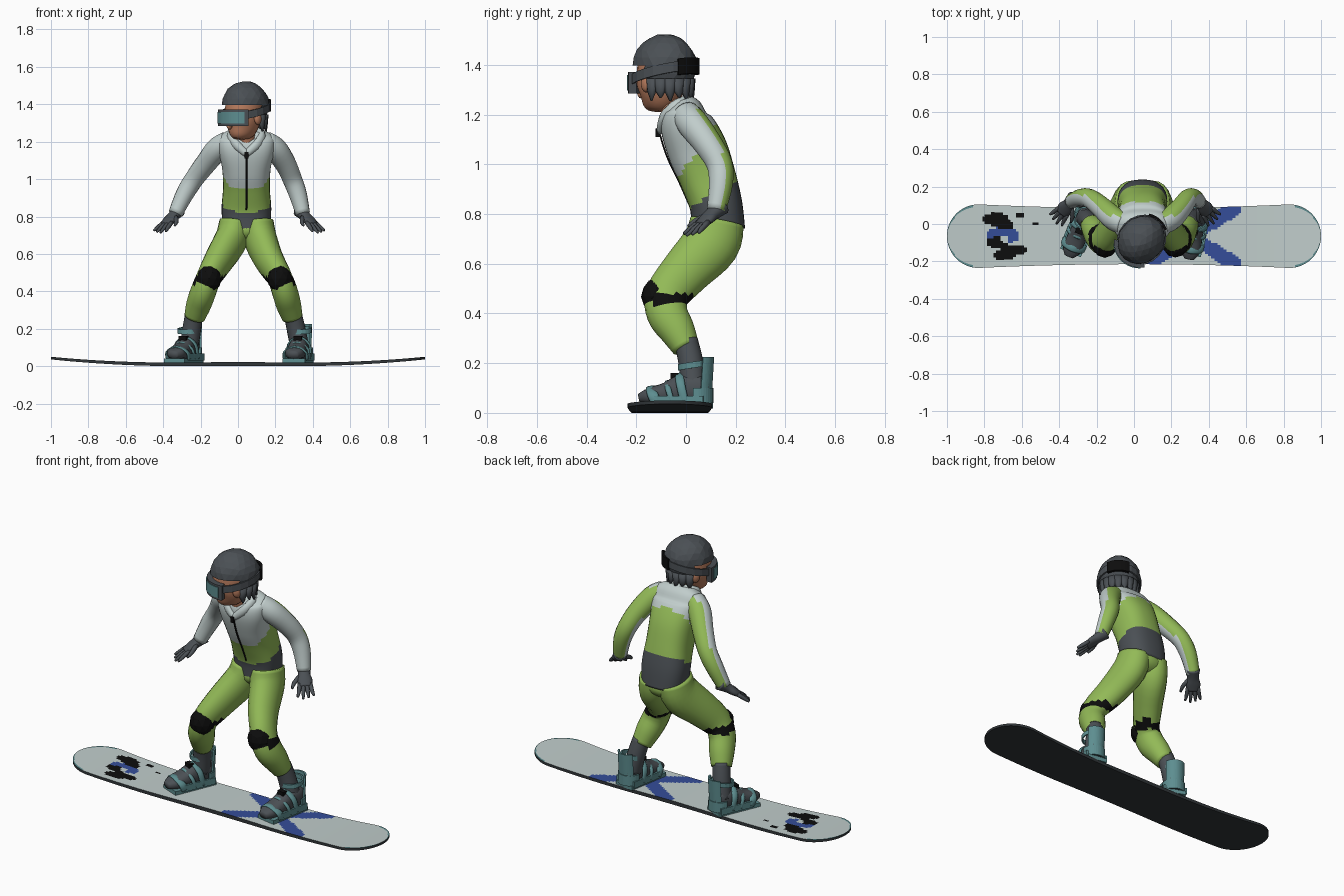
import bpy, bmesh, math, random
from mathutils import Vector, Matrix

if "Cube" in bpy.data.objects:
    bpy.data.objects.remove(bpy.data.objects["Cube"])
random.seed(4)

COLOURS = {"charcoal": (.07, .08, .09), "pale grey": (.53, .61, .60), "green": (.29, .49, .095),
           "teal": (.11, .27, .28), "skin": (.48, .20, .11), "black": (.004, .004, .004),
           "blue": (.035, .075, .32), "base dark": (.03, .036, .04)}
NAMES = list(COLOURS)
MATS = []
for nm, c in COLOURS.items():
    m = bpy.data.materials.new(nm)
    m.diffuse_color = (*c, 1)
    m.use_nodes = True
    m.node_tree.nodes["Principled BSDF"].inputs["Base Color"].default_value = m.diffuse_color
    MATS.append(m)


def finish(name, bm, mat, xf=None, smooth=True):
    """mat is a colour name or a rule (face centre, normal) -> colour name"""
    if xf:
        bmesh.ops.transform(bm, matrix=xf, verts=bm.verts)
    bmesh.ops.recalc_face_normals(bm, faces=bm.faces)
    bm.normal_update()
    for f in bm.faces:
        col = mat(f.calc_center_median(), f.normal) if callable(mat) else mat
        f.material_index = NAMES.index(col)
        f.smooth = smooth
    me = bpy.data.meshes.new(name)
    bm.to_mesh(me)
    bm.free()
    for m in MATS:
        me.materials.append(m)
    ob = bpy.data.objects.new(name, me)
    bpy.context.collection.objects.link(ob)
    return ob


def loft(name, rows, mat, ref=(1, 0, 0), e=2.0, n=16, k=4, xf=None):
    """Smooth tube through rows of x, y, z, half width along ref, half depth"""
    rows = [Vector(r) for r in rows]
    P = [rows[0]] + rows + [rows[-1]]
    path = []
    for a, b, c, d in zip(P, P[1:], P[2:], P[3:]):
        for i in range(k):
            t = i / k
            path.append(.5 * (2 * b + (c - a) * t + (2 * a - 5 * b + 4 * c - d) * t * t
                              + (3 * b - a - 3 * c + d) * t ** 3))
    path.append(rows[-1])
    pos = [Vector(p[:3]) for p in path]
    bm, rings = bmesh.new(), []
    for i, p in enumerate(path):
        t = (pos[min(i + 1, len(pos) - 1)] - pos[max(i - 1, 0)]).normalized()
        s = Vector(ref)
        s = (s - t * s.dot(t)).normalized()
        u = t.cross(s)
        ring = []
        for j in range(n):
            ca, sa = math.cos(2 * math.pi * j / n), math.sin(2 * math.pi * j / n)
            ring.append(bm.verts.new(pos[i] + s * p[3] * math.copysign(abs(ca) ** (2 / e), ca)
                                     + u * p[4] * math.copysign(abs(sa) ** (2 / e), sa)))
        rings.append(ring)
    for a, b in zip(rings, rings[1:]):
        for j in range(n):
            bm.faces.new((a[j], a[(j + 1) % n], b[(j + 1) % n], b[j]))
    bm.faces.new(rings[0])
    bm.faces.new(rings[-1])
    return finish(name, bm, mat, xf)


def band(name, half, rx, ry, z0, z1, th, mat, mid=0, tilt=0, cy=0, lean=0, xf=None):
    """Curved upright strip; angle 0 faces local -y"""
    bm, rings, n = bmesh.new(), [], 20
    for i in range(n + 1):
        a = math.radians(mid - half + 2 * half * i / n)
        ring = []
        for o, z in ((0, z0), (th, z0), (th, z1), (0, z1)):
            y = cy - (ry + o) * math.cos(a)
            ring.append(bm.verts.new(((rx + o) * math.sin(a), y + lean * (z - z0), z + tilt * y)))
        rings.append(ring)
    for a, b in zip(rings, rings[1:]):
        for j in range(4):
            bm.faces.new((a[j], a[(j + 1) % 4], b[(j + 1) % 4], b[j]))
    bm.faces.new(rings[0])
    bm.faces.new(rings[-1])
    return finish(name, bm, mat, xf, False)


def blob(name, loc, size, mat, sub=2, jitter=0, drop=None, xf=None, smooth=True):
    bm = bmesh.new()
    bmesh.ops.create_icosphere(bm, subdivisions=sub, radius=1)
    for v in bm.verts:
        f = 1 + random.uniform(-jitter, jitter)
        v.co = Vector([l + s * c * f for l, s, c in zip(loc, size, v.co)])
    if drop:
        gone = [f for f in bm.faces if drop(f.calc_center_median())]
        bmesh.ops.delete(bm, geom=gone, context='FACES')
    return finish(name, bm, mat, xf, smooth)


def box(name, lo, hi, mat, xf=None):
    bm = bmesh.new()
    bmesh.ops.create_cube(bm, size=1)
    for v in bm.verts:
        v.co = Vector([(a + b) / 2 + (b - a) * c for a, b, c in zip(lo, hi, v.co)])
    return finish(name, bm, mat, xf, False)


# Snowboard: rounded, waisted plank with raised tips and painted shapes
SPOTS = [("blue", -.70, -.06, .09, .045), ("black", -.74, .025, .07, .035), ("black", -.69, -.005, .05, .025),
         ("black", -.73, -.10, .06, .03), ("black", -.64, -.14, .07, .03), ("black", -.69, -.165, .06, .03),
         ("black", -.61, .045, .025, .014), ("black", -.52, 0, .015, .01)]


def paint(c, n):
    if n.z < .5:
        return "base dark"
    if math.hypot(c.x + .69, c.y + .08) < .02:
        return "pale grey"
    for col, x, y, a, b in reversed(SPOTS):
        if ((c.x - x) / a) ** 2 + ((c.y - y) / b) ** 2 < 1:
            return col
    dx, dy = abs(c.x - .3), abs(c.y + .065)
    if dx < .27 and abs(dy - .62 * dx) < .045:
        return "blue"
    if abs(c.x) > .86 and half_width(c.x) - dy < .013:
        return "teal"
    return "pale grey"


def half_width(x):
    q = max(0, (abs(x) - .83) / .17)
    return (.15 + .02 * min(1, abs(x) / .83) ** 2) * math.sqrt(max(.003, 1 - q * q))


bm, NX, NY = bmesh.new(), 170, 26
layers = []
for top in (1, 0):
    grid = []
    for i in range(NX + 1):
        x = math.sin((i / NX - .5) * math.pi)
        z = .036 * max(0, (abs(x) - .3) / .7) ** 2 + top * (.022 - .008 * abs(x))
        grid.append([bm.verts.new((x, -.065 + half_width(x) * (2 * j / NY - 1), z)) for j in range(NY + 1)])
    for a, b in zip(grid, grid[1:]):
        for j in range(NY):
            bm.faces.new((a[j], b[j], b[j + 1], a[j + 1]))
    layers.append([g[0] for g in grid] + grid[-1][1:] + [g[-1] for g in grid[-2::-1]] + grid[0][-2:0:-1])
T, B = layers
for i in range(len(T)):
    k = (i + 1) % len(T)
    bm.faces.new((T[i], T[k], B[k], B[i]))
finish("snowboard", bm, paint, None, False)

# Boots and bindings
for side, x0, deg in (("left", -.262, -23), ("right", .333, -10)):
    M = Matrix.Translation((x0, .03, 0)) @ Matrix.Rotation(math.radians(deg), 4, 'Z') @ Matrix.Translation((0, -.03, 0))
    loft(side + "_boot", [(0, .095, .09, .035, .045), (0, .05, .095, .048, .058), (0, -.02, .095, .05, .058),
                          (0, -.08, .08, .052, .043), (0, -.15, .068, .05, .032), (0, -.19, .06, .026, .018)],
         "charcoal", e=2.5, xf=M)
    box(side + "_binding_base", (-.06, -.17, .018), (.06, .09, .042), "teal", M)
    band(side + "_heel_cup", 95, .055, .055, .04, .10, .01, "teal", 180, cy=.045, xf=M)
    band(side + "_highback", 65, .05, .05, .08, .225, .01, "teal", 180, cy=.045, lean=.06, xf=M)
    band(side + "_ankle_cuff", 180, .054, .054, .175, .20, .008, "teal", cy=.03, tilt=.15, xf=M)
    for nm, y, h, w in (("ankle", -.025, .155, .018), ("instep", -.075, .125, .012), ("toe", -.14, .103, .022)):
        loft(side + "_" + nm + "_strap", [(-.062, y + .03, .04, w, .007), (-.056, y + .012, h * .75, w, .007),
             (0, y, h, w, .007), (.056, y + .012, h * .75, w, .007), (.062, y + .03, .04, w, .007)],
             "teal", ref=(0, 1, 0), n=8, xf=M)
    for s in (-1, 1):
        box(side + "_side_rail", (s * .062 - .006, -.12, .03), (s * .062 + .006, .08, .068), "teal", M)
    box(side + "_buckle", (-.022, -.06, .135), (.022, -.03, .16), "black", M)

# Legs, boot shafts and knee pads
LEG = [(.125, .77, .085, .108), (.10, .68, .088, .115), (.0, .57, .078, .1), (-.075, .475, .067, .088),
       (-.075, .40, .069, .083), (-.035, .33, .067, .072), (0, .262, .056, .055)]


def leg_paint(c, n):
    return "black" if abs(c.z - .46) < .022 and c.y < .03 else "green"


for side, xs, shaft in (("left", (-.015, -.035, -.10, -.155, -.185, -.21, -.232), (-.232, -.262)),
                        ("right", (.105, .12, .165, .222, .25, .27, .29), (.29, .33))):
    loft(side + "_leg", [(x, *r) for x, r in zip(xs, LEG)], leg_paint, n=20)
    loft(side + "_boot_shaft", [(shaft[0], 0, .29, .048, .048), ((shaft[0] + shaft[1]) / 2, .02, .2, .05, .05),
                                (shaft[1], .03, .1, .05, .052)], "charcoal")
    blob(side + "_knee_pad", (xs[3], -.118, .468), (.066, .062, .074), "black", 2, .02, smooth=False)
blob("trouser_seat", (.045, .125, .73), (.135, .105, .07), "green", 3)


# Jacket
def jacket_paint(c, n):
    if c.z < .825 + .6 * (c.y - .016):
        return "charcoal"
    return "pale grey" if c.y < -.035 + .67 * (c.z - .94) else "green"


loft("jacket", [(.045, .13, .735, .125, .108), (.045, .12, .84, .133, .106), (.045, .085, .955, .125, .114),
                (.045, .045, 1.06, .13, .12), (.045, .0, 1.165, .15, .105), (.045, -.008, 1.225, .145, .075),
                (.045, -.018, 1.258, .09, .045)], jacket_paint, e=2.5, n=32, k=6)
loft("collar", [(.045, -.105, 1.135, .018, .014), (-.015, -.085, 1.19, .026, .02), (-.035, -.03, 1.235, .03, .022),
                (.045, .015, 1.25, .032, .022), (.125, -.03, 1.235, .03, .022), (.105, -.085, 1.19, .026, .02),
                (.045, -.105, 1.135, .018, .014)], "pale grey", ref=(0, 0, 1), n=10)
loft("zip", [(.045, -.108, 1.13, .006, .004), (.045, -.076, 1.03, .006, .004), (.045, -.028, .93, .006, .004),
             (.045, .014, .835, .006, .004)], "black", n=6)
box("zip_pull", (.035, -.122, 1.11), (.055, -.105, 1.145), "black")

# Arms and gloves
ARM = [(0, 1.2, .058), (.03, 1.16, .063), (.09, 1.08, .057), (.135, 1.0, .052), (.14, .92, .048), (.122, .815, .038)]


def arm_paint(c, n):
    return "green" if n.y > .42 else "pale grey"


for side, s, xs in (("left", -1, (-.055, -.11, -.175, -.235, -.285, -.335)),
                    ("right", 1, (.145, .2, .255, .29, .32, .347))):
    loft(side + "_arm", [(x, y, z, r, r) for x, (y, z, r) in zip(xs, ARM)], arm_paint)
    w = Vector((xs[-1], .122, .815))
    d = Vector((s * .095, -.115, -.105)).normalized()
    lat = s * Vector((d.y, -d.x, 0)).normalized()
    pt = lambda along, across, a, b: (*(w + d * along + lat * across), a, b)
    loft(side + "_glove_palm", [pt(-.03, 0, .04, .038), pt(.02, 0, .033, .028), pt(.06, 0, .042, .022),
                                pt(.1, 0, .036, .016)], "charcoal", ref=lat, n=12)
    for i in range(4):
        o = (i - 1.5) / 1.5
        tip = .178 - .018 * abs(o - .2)
        loft(side + "_glove_finger", [pt(.08, .028 * o, .012, .012), pt(.13, .036 * o, .011, .011),
                                      pt(tip, .044 * o, .006, .006)], "charcoal", ref=lat, n=8, k=2)
    loft(side + "_glove_thumb", [pt(.03, .02, .014, .014), pt(.075, .058, .012, .012), pt(.11, .07, .006, .006)],
         "charcoal", ref=lat, n=8, k=2)

# Head, turned towards -x
H = Matrix.Translation((.04, -.085, 0)) @ Matrix.Rotation(math.radians(-42), 4, 'Z')
loft("neck", [(.045, -.035, 1.14, .05, .05), (.045, -.05, 1.2, .047, .047), (.04, -.08, 1.31, .047, .047)], "skin")
loft("face", [(0, -.055, 1.215, .028, .03), (0, -.05, 1.235, .055, .058), (0, -.03, 1.28, .083, .09),
              (0, -.02, 1.34, .094, .105), (0, -.005, 1.42, .09, .105), (0, 0, 1.48, .05, .06)], "skin", n=20, xf=H)
blob("nose", (0, -.128, 1.285), (.014, .018, .02), "skin", 2, xf=H)
for s in (-1, 1):
    blob("ear", (s * .1, -.012, 1.325), (.016, .025, .036), "skin", 2, xf=H)
blob("hair", (0, 0, 1.397), (.121, .134, .127), "charcoal", 3, .02,
     lambda c: c.y < -.012 and c.z < 1.39 or c.y < .02 and c.z < 1.34, H, False)
for i in range(9):
    a = math.radians(-80 + 20 * i)
    x, y = math.sin(a), math.cos(a)
    loft("hair_tuft", [(.1 * x, .11 * y, 1.345, .03, .02), (.102 * x, .112 * y, 1.295, .022, .014),
                       (.105 * x, .118 * y, 1.255 + .012 * (i % 2), .004, .004)], "charcoal",
         ref=(y, -x, 0), n=6, k=1, xf=H)

# Goggles with strap and rear clip
band("goggle_strap", 180, .119, .134, 1.345, 1.385, .008, "charcoal", tilt=.24, xf=H)
band("goggle_frame", 50, .112, .12, 1.285, 1.372, .032, "charcoal", xf=H)
band("goggle_lens", 42, .138, .147, 1.298, 1.36, .009, "teal", xf=H)
band("strap_clip", 28, .122, .136, 1.33, 1.395, .013, "black", 180, tilt=.24, xf=H)
